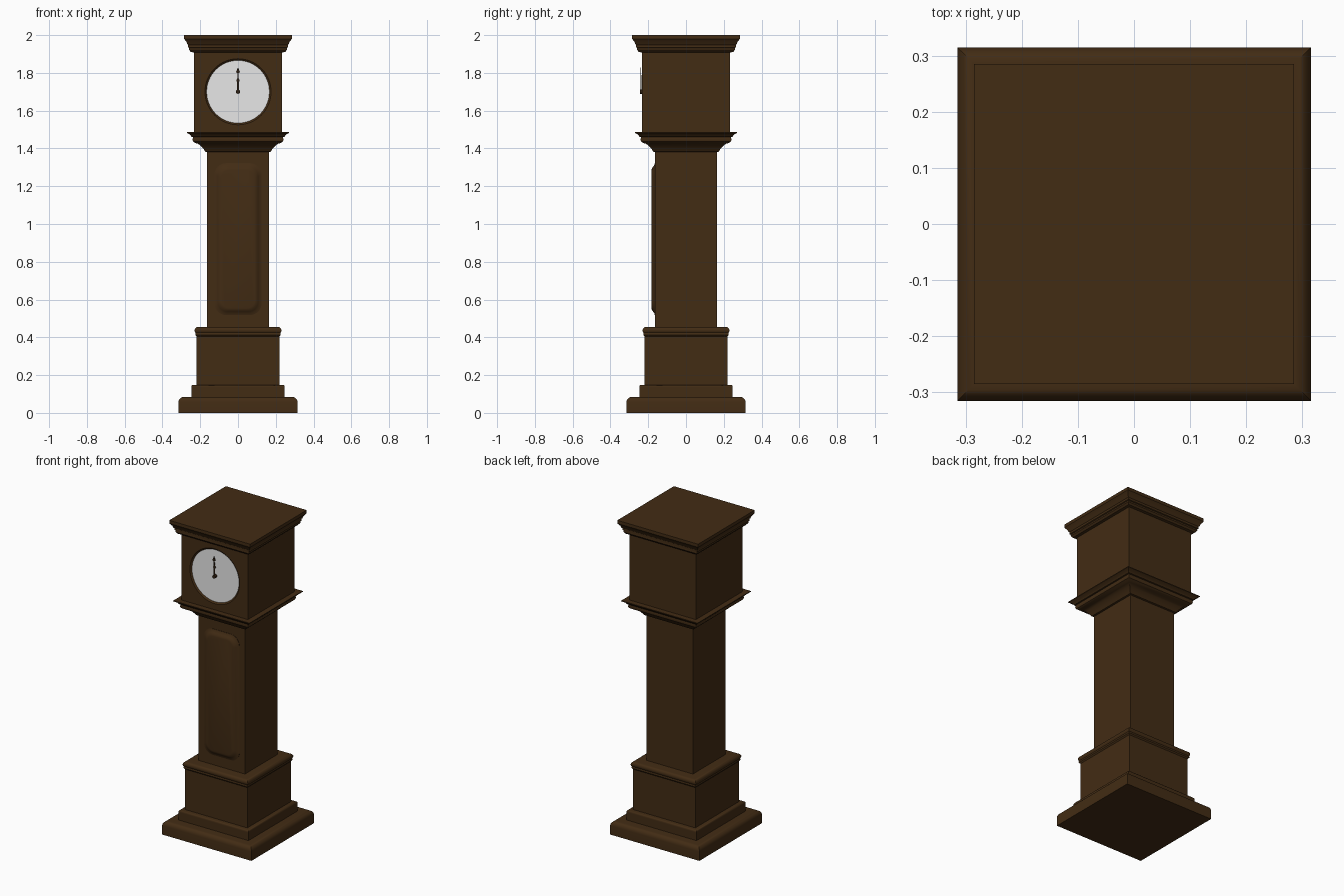
import bpy, bmesh, math
from mathutils import Vector

if "Cube" in bpy.data.objects:
    bpy.data.objects.remove(bpy.data.objects["Cube"])


def material(name, rgb):
    m = bpy.data.materials.new(name)
    m.diffuse_color = (*rgb, 1)
    m.use_nodes = True
    m.node_tree.nodes["Principled BSDF"].inputs["Base Color"].default_value = m.diffuse_color
    return m


WOOD = material("dark_wood", (0.055, 0.025, 0.007))
WHITE = material("dial_white", (0.8, 0.8, 0.8))
HAND = material("hand_dark", (0.03, 0.015, 0.006))


def loft(name, rings, mat, smooth=True):
    """Skin a list of equal-length point rings and cap both ends."""
    bm = bmesh.new()
    vs = [[bm.verts.new(p) for p in r] for r in rings]
    n = len(vs[0])
    for a, b in zip(vs, vs[1:]):
        for i in range(n):
            j = (i + 1) % n
            bm.faces.new((a[i], a[j], b[j], b[i]))
    bm.faces.new(vs[0][::-1])
    bm.faces.new(vs[-1])
    bmesh.ops.recalc_face_normals(bm, faces=bm.faces)
    me = bpy.data.meshes.new(name)
    bm.to_mesh(me)
    bm.free()
    ob = bpy.data.objects.new(name, me)
    bpy.context.collection.objects.link(ob)
    me.materials.append(mat)
    if smooth:
        bpy.ops.object.select_all(action='DESELECT')
        bpy.context.view_layer.objects.active = ob
        ob.select_set(True)
        bpy.ops.object.shade_smooth_by_angle(angle=math.radians(35))
    return ob


def square_stack(name, profile):
    """Square mitred solid from (half width, z) pairs."""
    return loft(name, [[(-h, -h, z), (h, -h, z), (h, h, z), (-h, h, z)]
                       for h, z in profile], WOOD)


def arc(h, z, r, a0, a1, n=5):
    """Arc centred at (h, z) in the profile plane, angles in degrees."""
    out = []
    for i in range(n + 1):
        a = math.radians(a0 + (a1 - a0) * i / n)
        out.append((h + r * math.cos(a), z + r * math.sin(a)))
    return out


def circle(r, y, z, n=64):
    return [(r * math.cos(2 * math.pi * i / n), y,
             z + r * math.sin(2 * math.pi * i / n)) for i in range(n)]


# Plinth and base
square_stack("plinth", [(0.315, 0)] + arc(0.287, 0.057, 0.028, 0, 90))
square_stack("plinth_step", [(0.247, 0.08), (0.247, 0.135)]
             + arc(0.237, 0.138, 0.010, 0, 90, 3))
square_stack("base_box", [(0.219, 0.14), (0.219, 0.42)])
square_stack("base_moulding", [(0.219, 0.405), (0.226, 0.413), (0.226, 0.42)]
             + arc(0.212, 0.437, 0.018, -45, 90, 6))

# Trunk and flared moulding under the hood
square_stack("trunk", [(0.163, 0.45), (0.163, 1.40)])
square_stack("waist_moulding",
             [(0.163, 1.38), (0.173, 1.383), (0.182, 1.397), (0.196, 1.413),
              (0.212, 1.425), (0.225, 1.428), (0.237, 1.436), (0.241, 1.447),
              (0.238, 1.46), (0.246, 1.462), (0.252, 1.472), (0.269, 1.481),
              (0.269, 1.486)])

# Hood with a shallow round recess
hood = square_stack("hood", [(0.234, 1.48), (0.234, 1.92)])
CZ = 1.70
cutter = loft("recess_cutter", [circle(0.178, -0.25, CZ), circle(0.175, -0.234, CZ),
                                circle(0.165, -0.225, CZ)], WOOD, False)
mod = hood.modifiers.new("recess", 'BOOLEAN')
mod.operation = 'DIFFERENCE'
mod.solver = 'EXACT'
mod.object = cutter
bpy.context.view_layer.objects.active = hood
bpy.ops.object.modifier_apply(modifier=mod.name)
bpy.data.objects.remove(cutter)

# Cornice
square_stack("cornice",
             [(0.234, 1.908), (0.25, 1.911), (0.259, 1.922), (0.258, 1.932),
              (0.264, 1.935), (0.264, 1.948), (0.268, 1.951), (0.272, 1.963),
              (0.28, 1.973), (0.285, 1.98), (0.285, 2.0)])

# Dial
loft("dial", [circle(0.166, -0.222, CZ), circle(0.166, -0.2265, CZ)], WHITE)


def hand(name, half, y0, y1):
    """Flat symmetric hand from (half width, height above centre) pairs."""
    pts = [(w, CZ + h) for w, h in half] + [(-w, CZ + h) for w, h in half[::-1]]
    loft(name, [[(x, y, z) for x, z in pts] for y in (y0, y1)], HAND, False)


# Hands, both at twelve
hand("minute_hand", [(0.003, 0), (0.003, 0.1), (0.011, 0.103), (0.001, 0.128)],
     -0.240, -0.243)
hand("hour_hand", [(0.004, 0), (0.004, 0.05), (0.009, 0.058), (0.004, 0.07),
                   (0.001, 0.09)], -0.236, -0.239)
loft("hand_hub", [circle(0.011, y, CZ, 24) for y in (-0.225, -0.244)], HAND)


def rounded_panel(inset, y, hw=0.125, hz=0.402, zc=0.92, r=0.062):
    """Rounded rectangle ring on the trunk front."""
    rr = r - inset * 0.5
    cx, cz = hw - inset - rr, hz - inset - rr
    ring = []
    for k, (sx, sz) in enumerate(((1, 1), (-1, 1), (-1, -1), (1, -1))):
        for i in range(9):
            a = math.radians(90 * k + 90 * i / 8)
            ring.append((sx * cx + rr * math.cos(a), y, zc + sz * cz + rr * math.sin(a)))
    return ring


# Raised door panel
loft("door_panel", [rounded_panel(i, y) for i, y in
                    ((0, -0.160), (0, -0.165), (0.010, -0.168), (0.018, -0.174),
                     (0.026, -0.180), (0.036, -0.183))], WOOD)
